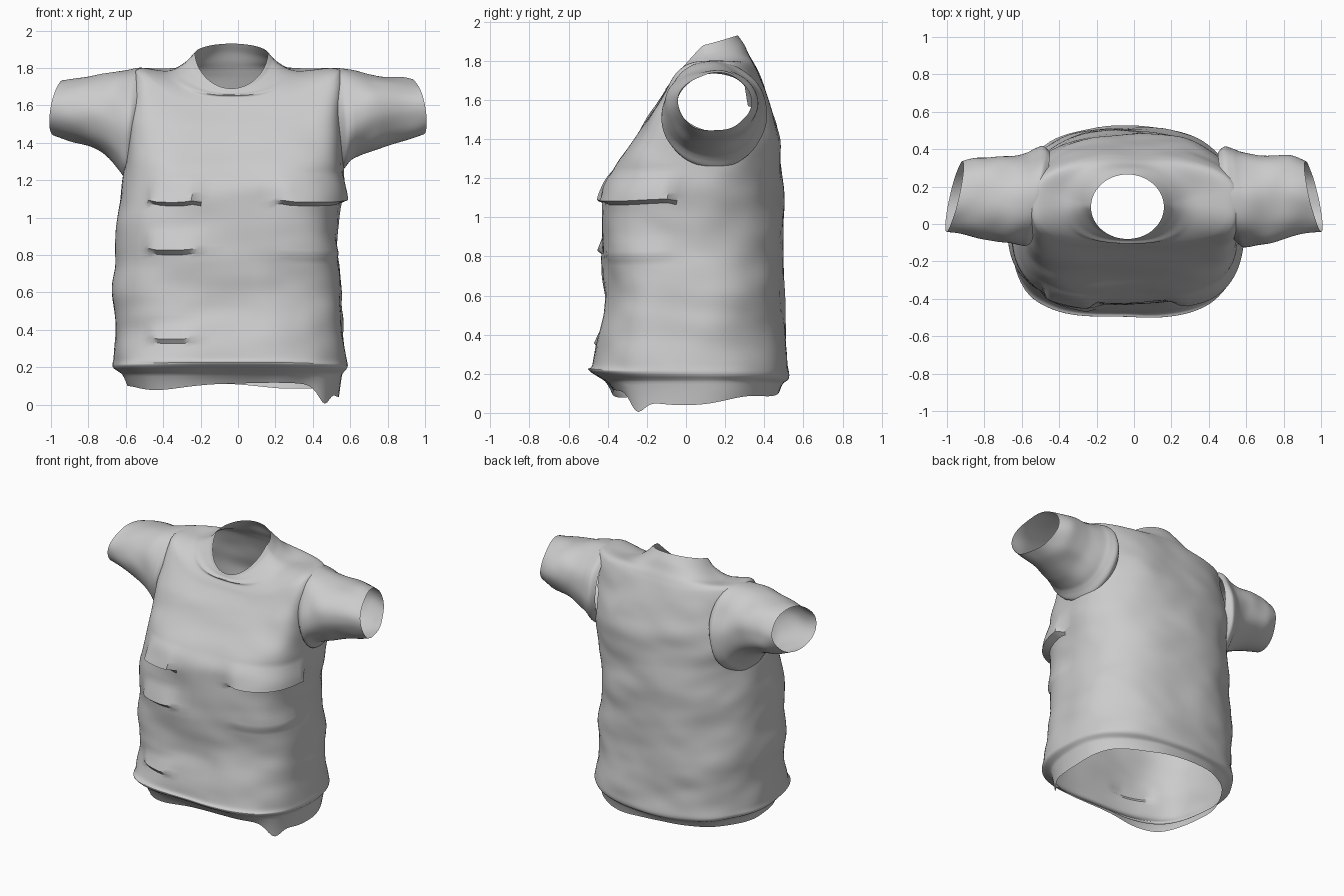
import bpy, bmesh, math
from mathutils import Vector, noise

if "Cube" in bpy.data.objects:
    bpy.data.objects.remove(bpy.data.objects["Cube"])

SEG = 96


def catmull(rows, steps):
    """Smoothly subdivide a table of profile rows; yields (position, values)."""
    out = []
    n = len(rows)
    for i in range(n - 1):
        p0, p1, p2, p3 = rows[max(i - 1, 0)], rows[i], rows[i + 1], rows[min(i + 2, n - 1)]
        for s in range(steps):
            t = s / steps
            out.append((i + t, [0.5 * (2 * b + (c - a) * t + (2 * a - 5 * b + 4 * c - d) * t * t
                                       + (3 * b - a - 3 * c + d) * t ** 3)
                                for a, b, c, d in zip(p0, p1, p2, p3)]))
    out.append((n - 1, list(rows[-1])))
    return out


def spow(v, e):
    return math.copysign(abs(v) ** e, v)


def bump(v, centre, width):
    return math.exp(-((v - centre) / width) ** 2)


def loft(name, rings, point, keep=lambda co: True):
    """Skin rings of points into an open cloth surface."""
    bm = bmesh.new()
    angles = [2 * math.pi * i / SEG for i in range(SEG)]
    grid = [[bm.verts.new(point(v, r, a)) for a in angles] for v, r in rings]
    for j in range(len(grid) - 1):
        for i in range(SEG):
            k = (i + 1) % SEG
            q = (grid[j][i], grid[j][k], grid[j + 1][k], grid[j + 1][i])
            if any(keep(p.co) for p in q):
                bm.faces.new(q)
    loose = [v for v in bm.verts if not v.link_faces]
    bmesh.ops.delete(bm, geom=loose, context='VERTS')
    mesh = bpy.data.meshes.new(name)
    bm.to_mesh(mesh)
    bm.free()
    obj = bpy.data.objects.new(name, mesh)
    bpy.context.collection.objects.link(obj)
    bpy.context.view_layer.objects.active = obj
    obj.select_set(True)
    bpy.ops.object.shade_smooth_by_angle(angle=math.radians(40))
    obj.select_set(False)
    return obj


# Torso rows: side z, front z, back z, left x, right x, front y, back y, side y
TORSO = [
    (.10, .12, .12, -.58, .54, -.38, .47, .02),
    (.16, .16, .15, -.61, .55, -.42, .49, .02),
    (.20, .22, .18, -.66, .58, -.50, .52, .02),
    (.25, .25, .25, -.66, .58, -.475, .52, .02),
    (.42, .42, .42, -.655, .57, -.44, .51, .02),
    (.60, .60, .60, -.665, .55, -.41, .505, .02),
    (.80, .80, .80, -.655, .54, -.425, .50, .02),
    (1.0, 1.0, 1.0, -.645, .54, -.425, .50, .02),
    (1.16, 1.15, 1.16, -.62, .555, -.415, .49, .04),
    (1.30, 1.25, 1.30, -.60, .565, -.37, .485, .08),
    (1.45, 1.38, 1.43, -.59, .57, -.28, .475, .12),
    (1.62, 1.50, 1.58, -.575, .57, -.20, .43, .14),
    (1.76, 1.58, 1.72, -.56, .56, -.14, .38, .15),
    (1.80, 1.62, 1.78, -.52, .51, -.115, .35, .15),
    (1.785, 1.65, 1.83, -.38, .32, -.095, .32, .13),
    (1.82, 1.675, 1.885, -.29, .22, -.085, .295, .10),
    (1.88, 1.69, 1.93, -.23, .16, -.08, .265, .09),
]

# Pocket flaps: left x, right x, lower edge z, height, depth
FLAPS = [(-.49, -.20, 1.07, .17, .05), (.18, .60, 1.07, .17, .05),
         (-.50, -.20, .81, .14, .035), (.20, .60, .79, .12, .012),
         (-.50, -.20, .34, .10, .025)]


def torso_point(v, r, a):
    zs, zf, zb, xl, xr, yf, yb, cy = r
    c, s = math.cos(a), math.sin(a)
    top = min(1, max(0, (v - 13) / 2.5))          # rounder towards the collar
    e = 2 / ((3.0 + 1.3 * bump(v, 11.5, 2) if s < 0 else 2.3) * (1 - top) + 2.0 * top)
    cx, hx = (xl + xr) / 2, (xr - xl) / 2
    x = cx + hx * spow(c, e)
    y = cy + (yb - cy if s > 0 else cy - yf) * spow(s, e)
    w = abs(s) ** (2 - .9 * top)
    z = zs * (1 - w) + (zb if s > 0 else zf) * w
    # overhanging pocket flaps with curved lower edges, and the collar seam
    d = lift = 0
    if s < -.1 and v < 10:
        for x0, x1, z0, h, depth in FLAPS:
            u = (x - x0) / (x1 - x0)
            if 0 < u < 1:
                lift += .035 * (2 * u - 1) ** 4 * bump(z, z0, .07) * min(1, 8 * (1 - u), 8 * u)
                if z0 < z < z0 + h:
                    d += depth * (1 - (z - z0) / h) * min(1, 6 * u, 6 * (1 - u) + .4)
    z += lift
    d += .012 * bump(v, 14.2, .25) * max(0, -s)
    # cloth wrinkles, fading at the collar
    amp = .02 * min(1, max(0, (15.5 - v) / 4))
    d += amp * noise.noise(Vector((x * 3 + z * 1.2, y * 3, z * 4)))
    d += amp * .3 * noise.noise(Vector((x * 6, y * 6 + z * 3, z * 9)))
    x, y = x + d * c, y + d * s
    # uneven shirt tail hanging on the right side
    if v < 1:
        deg = (math.degrees(a) + 180) % 360 - 180
        z -= (1 - v) * (.06 * bump(deg, -2, 32) + .08 * bump(deg, -35, 11)
                        + .035 * bump(deg, -125, 28) + .03 * bump(deg, 65, 25))
    return x, y, max(z, 0)


def outside_armhole(co):
    return abs(co.x) < .46 or ((co.y - .15) / .225) ** 2 + ((co.z - 1.53) / .235) ** 2 > 1


loft("shirt_body", catmull(TORSO, 8), torso_point, outside_armhole)

# Sleeve rows: x, front y, back y, bottom z, top z, lean at back, lean at top
SLEEVE = [
    (.49, -.08, .385, 1.28, 1.78, .04, .01),
    (.53, -.115, .415, 1.23, 1.80, .045, .02),
    (.57, -.115, .40, 1.25, 1.795, .04, .02),
    (.61, -.11, .38, 1.285, 1.785, .035, .015),
    (.69, -.10, .365, 1.345, 1.77, .03, .01),
    (.78, -.075, .36, 1.385, 1.76, .03, .01),
    (.88, -.05, .36, 1.41, 1.75, .04, .02),
    (.96, -.04, .335, 1.44, 1.735, .042, .025),
]


def make_sleeve(name, side, sag):
    def point(v, r, a):
        x, yf, yb, zl, zh, lean_y, lean_z = r
        c, s = math.cos(a), math.sin(a)
        zl -= sag * bump(v, 2.2, 1.5)
        d = 1 + .06 * noise.noise(Vector((side * x * 7, c * 1.5, s * 1.5 + 4))) * min(1, v)
        y = (yf + yb) / 2 + (yb - yf) / 2 * c * d
        z = (zl + zh) / 2 + (zh - zl) / 2 * s * d
        return side * (x - lean_y * c - lean_z * s), y, z
    loft(name, catmull(SLEEVE, 5), point)


make_sleeve("right_sleeve", 1, -.035)
make_sleeve("left_sleeve", -1, .05)
